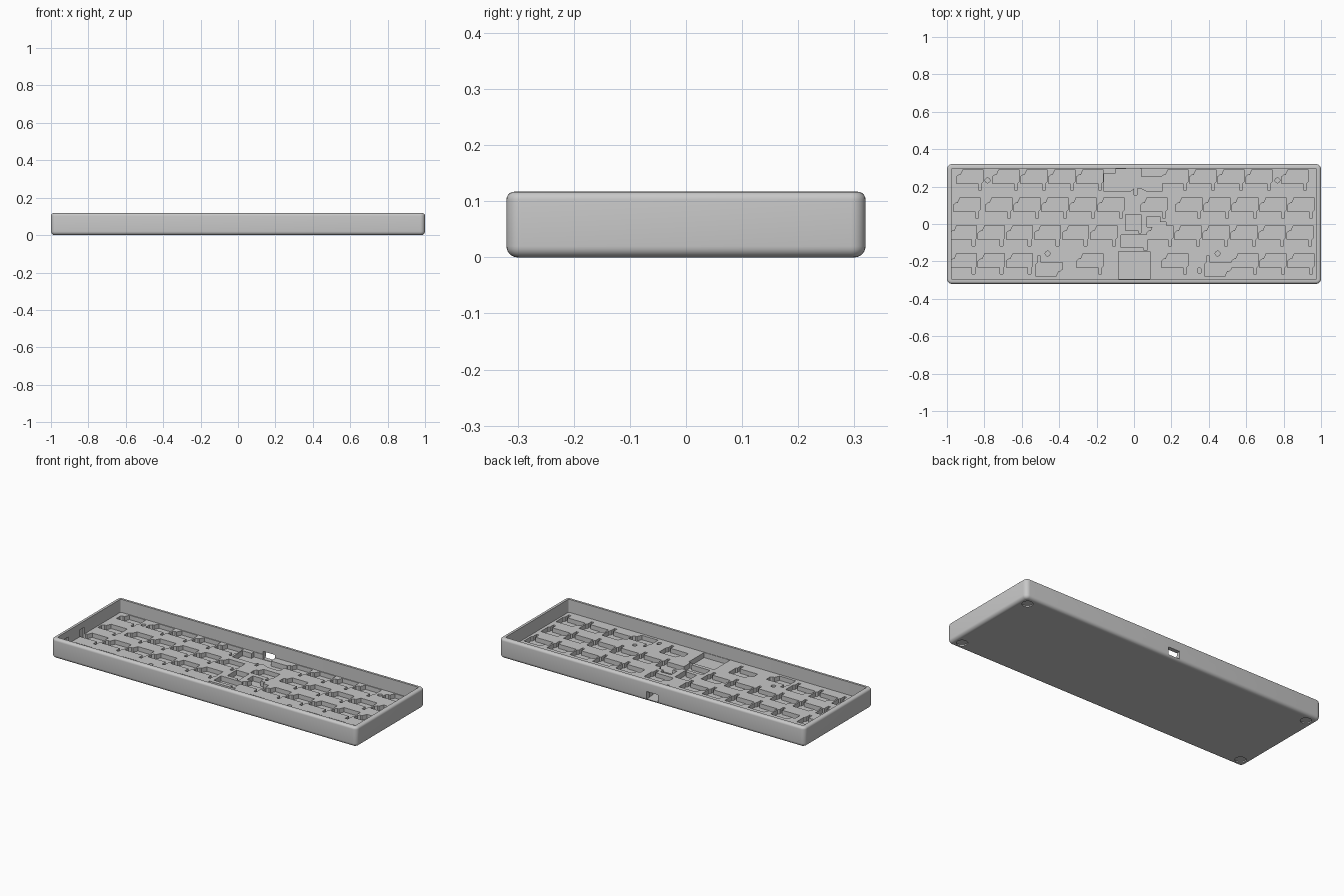
import bpy, bmesh, math

cube = bpy.data.objects.get("Cube")
if cube:
    bpy.data.objects.remove(cube, do_unlink=True)

HX, HY, TOP = 1.0, 0.32, 0.117      # half sizes and height
WALL, FLOOR = 0.024, 0.04           # wall thickness and cavity floor
CORNER, PITCH = 0.026, 0.15

grey = bpy.data.materials.new("case_grey")
grey.use_nodes = True
grey.diffuse_color = (0.58, 0.58, 0.58, 1)
bsdf = next(n for n in grey.node_tree.nodes if n.type == 'BSDF_PRINCIPLED')
bsdf.inputs["Base Color"].default_value = grey.diffuse_color
bsdf.inputs["Roughness"].default_value = 0.6


def make_object(name, bm):
    bmesh.ops.recalc_face_normals(bm, faces=bm.faces)
    mesh = bpy.data.meshes.new(name)
    bm.to_mesh(mesh)
    bm.free()
    mesh.materials.append(grey)
    obj = bpy.data.objects.new(name, mesh)
    bpy.context.collection.objects.link(obj)
    return obj


def rounded_ring(bm, inset, z, steps=6):
    """Rounded rectangle of vertices, shrunk by inset."""
    r = max(CORNER - inset, 0.006)
    cx, cy = HX - inset - r, HY - inset - r
    ring = []
    for quarter, (sx, sy) in enumerate([(1, 1), (-1, 1), (-1, -1), (1, -1)]):
        for i in range(steps + 1):
            a = (quarter + i / steps) * math.pi / 2
            ring.append(bm.verts.new((sx * cx + r * math.cos(a), sy * cy + r * math.sin(a), z)))
    return ring


def prism(bm, outline, z0, z1):
    """Upright prism from a plan outline."""
    low = [bm.verts.new((x, y, z0)) for x, y in outline]
    high = [bm.verts.new((x, y, z1)) for x, y in outline]
    bm.faces.new(low[::-1])
    bm.faces.new(high)
    n = len(low)
    for i in range(n):
        j = (i + 1) % n
        bm.faces.new((low[i], low[j], high[j], high[i]))


def box(x0, x1, y0, y1):
    return [(x0, y0), (x1, y0), (x1, y1), (x0, y1)]


def circle(cx, cy, r, ry=None, n=24):
    ry = ry or r
    return [(cx + r * math.cos(t * math.tau / n), cy + ry * math.sin(t * math.tau / n))
            for t in range(n)]


def cut(target, bm):
    """Subtract the cutter mesh from the target."""
    cutter = make_object("cutter", bm)
    cutter.hide_render = True
    mod = target.modifiers.new("cut", 'BOOLEAN')
    mod.operation, mod.solver = 'DIFFERENCE', 'EXACT'
    mod.use_self = True
    mod.object = cutter
    bpy.ops.object.select_all(action='DESELECT')
    bpy.context.view_layer.objects.active = target
    target.select_set(True)
    bpy.ops.object.modifier_apply(modifier=mod.name)
    bpy.data.objects.remove(cutter, do_unlink=True)


# Tray: fillet at the foot, softer fillet at the rim, then down to the floor
profile = []
for i in range(7):
    a = i / 6 * math.pi / 2
    profile.append((0.02 * (1 - math.sin(a)), 0.02 * (1 - math.cos(a))))
for i in range(6):
    a = i / 5 * math.pi / 2
    profile.append((0.014 * (1 - math.cos(a)), TOP - 0.014 * (1 - math.sin(a))))
profile += [(WALL, TOP), (WALL, FLOOR)]

bm = bmesh.new()
rings = [rounded_ring(bm, *p) for p in profile]
for a, b in zip(rings, rings[1:]):
    for i in range(len(a)):
        j = (i + 1) % len(a)
        bm.faces.new((a[i], a[j], b[j], b[i]))
bm.faces.new(rings[0][::-1])
bm.faces.new(rings[-1])
case = make_object("keyboard_case", bm)

# Switch socket pockets
SOCKET = [(0, 0), (0, 0.035), (0.012, 0.045), (0.022, 0.045), (0.035, 0.074), (0.141, 0.074),
          (0.141, 0.008), (0.133, 0), (0.133, -0.034), (0.117, -0.034), (0.117, 0)]
ROWS = [[(-0.949, 1), (-0.757, 4), (0.147, 4), (0.789, 1)],
        [(-0.965, 1), (-0.794, 5), (0.035, 1), (0.222, 5)],
        [(-0.983, 6), (0.067, 6)],
        [(-0.983, 3), (-0.307, 1), (0.147, 1), (0.522, 3)]]
bm = bmesh.new()
for row, runs in enumerate(ROWS):
    for start, count in runs:
        for k in range(count):
            prism(bm, [(start + k * PITCH + x, 0.217 - row * PITCH + y) for x, y in SOCKET],
                  0.014, 0.08)
# Turned sockets beside the wide keys
for x0 in (-0.382, 0.52):
    prism(bm, [(x0 - x, -0.206 - y) for x, y in SOCKET], 0.014, 0.08)
# Screw holes
for x, y in [(-0.783, 0.233), (0.767, 0.233), (-0.462, -0.158), (0.447, -0.158)]:
    prism(bm, circle(x, y, 0.013), 0.014, 0.08)
prism(bm, circle(0.35, -0.249, 0.011, 0.016), 0.014, 0.08)
cut(case, bm)

# Pockets for the port board, controller and battery
bm = bmesh.new()
PORT = [(-0.16, 0.175), (-0.02, 0.175), (0, 0.19), (0, 0.155), (0.015, 0.155), (0.015, 0.19),
        (0.04, 0.19), (0.07, 0.175), (0.15, 0.175), (0.15, 0.25), (0.04, 0.25), (0.04, 0.293),
        (-0.1, 0.293), (-0.1, 0.27), (-0.16, 0.27)]
CONTROLLER = [(-0.045, -0.035), (0.025, -0.035), (0.025, -0.048), (0.038, -0.048),
              (0.038, 0.05), (-0.045, 0.05)]
CONNECTOR = [(-0.07, -0.125), (0.05, -0.125), (0.05, -0.14), (0.072, -0.14),
             (0.072, -0.058), (-0.07, -0.058)]
SIDE = [(0.07, -0.015), (0.17, -0.015), (0.17, 0.01), (0.14, 0.01), (0.14, 0.04), (0.07, 0.04)]
for outline in (PORT, CONTROLLER, CONNECTOR, SIDE, box(-0.083, 0.086, -0.293, -0.147)):
    prism(bm, outline, 0.01, 0.08)
cut(case, bm)

# Port opening through the back wall
bm = bmesh.new()
prism(bm, box(-0.042, 0.034, 0.27, 0.4), 0.0125, 0.057)
cut(case, bm)

# Round foot recesses underneath
bm = bmesh.new()
for sx in (-1, 1):
    for sy in (-1, 1):
        prism(bm, circle(sx * 0.945, sy * 0.265, 0.03, n=32), -0.02, 0.007)
cut(case, bm)

bpy.ops.object.shade_smooth_by_angle(angle=math.radians(30))
